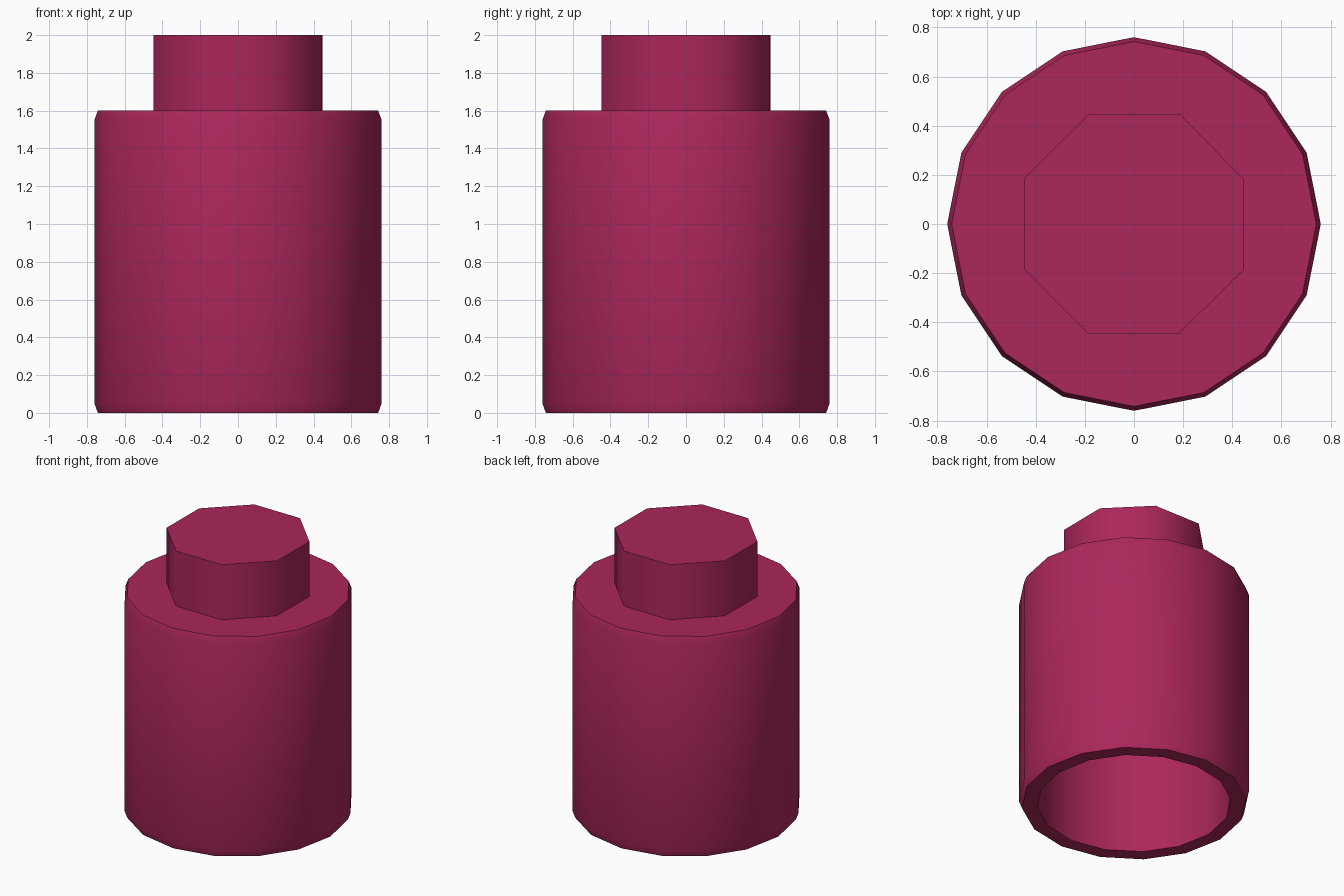
import bpy, bmesh, math

if "Cube" in bpy.data.objects:
    bpy.data.objects.remove(bpy.data.objects["Cube"])

mat = bpy.data.materials.new("crimson")
mat.diffuse_color = (0.41, 0.02, 0.105, 1)
mat.use_nodes = True
mat.node_tree.nodes["Principled BSDF"].inputs["Base Color"].default_value = mat.diffuse_color


def lathe(name, profile, sides, turn, smooth_angle):
    """Revolve (radius, z) points; a radius of 0 closes the end with one flat face."""
    bm = bmesh.new()
    rings = []
    for r, z in profile:
        rings.append([bm.verts.new((r * math.cos(turn + math.tau * i / sides),
                                    r * math.sin(turn + math.tau * i / sides), z))
                      for i in range(sides)])
    for a, b in zip(rings, rings[1:]):
        for i in range(sides):
            j = (i + 1) % sides
            bm.faces.new((a[i], a[j], b[j], b[i]))
    bm.faces.new(rings[0])
    bm.faces.new(rings[-1])
    bmesh.ops.recalc_face_normals(bm, faces=bm.faces)
    mesh = bpy.data.meshes.new(name)
    bm.to_mesh(mesh)
    bm.free()
    mesh.materials.append(mat)
    obj = bpy.data.objects.new(name, mesh)
    bpy.context.collection.objects.link(obj)
    bpy.ops.object.select_all(action='DESELECT')
    obj.select_set(True)
    bpy.context.view_layer.objects.active = obj
    bpy.ops.object.shade_smooth_by_angle(angle=math.radians(smooth_angle))
    return obj


# Hollow cup, open underneath, with chamfered rims
lathe("body", [(0.64, 1.5), (0.64, 0.0), (0.742, 0.0), (0.76, 0.05),
               (0.76, 1.552), (0.742, 1.6)], 16, 0, 30)

# Octagonal plug on top
lathe("neck", [(0.483, 1.6), (0.483, 2.0)], 8, math.radians(22.1), 50)
